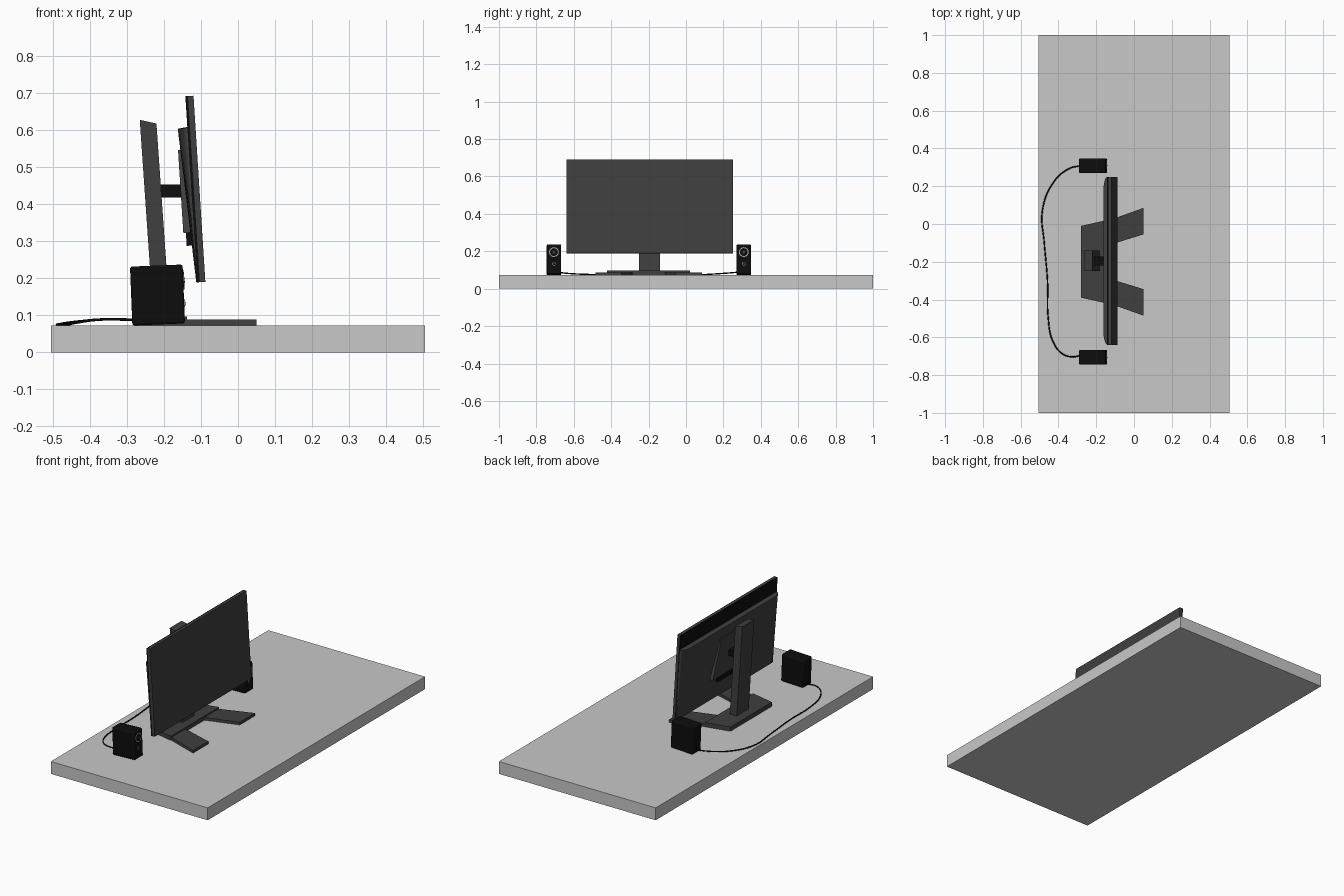
import bpy, bmesh, math
from mathutils import Matrix, Vector

cube = bpy.data.objects.get("Cube")
if cube:
    bpy.data.objects.remove(cube, do_unlink=True)


def material(name, value):
    m = bpy.data.materials.new(name)
    m.use_nodes = True
    color = (value, value, value, 1)
    m.diffuse_color = color
    m.node_tree.nodes["Principled BSDF"].inputs["Base Color"].default_value = color
    return m


DESK = material("desk grey", 0.58)
DARK = material("charcoal", 0.05)
BLACK = material("black", 0.004)
RING = material("ring grey", 0.4)

DESK_TOP = 0.072
MID_Y = -0.195


def finish(name, bm, mat, matrix=None, bevel=0, smooth=False):
    bmesh.ops.recalc_face_normals(bm, faces=bm.faces[:])
    mesh = bpy.data.meshes.new(name)
    bm.to_mesh(mesh)
    bm.free()
    mesh.materials.append(mat)
    obj = bpy.data.objects.new(name, mesh)
    bpy.context.collection.objects.link(obj)
    if matrix:
        obj.matrix_world = matrix
    if bevel:
        mod = obj.modifiers.new("Bevel", "BEVEL")
        mod.width = bevel
        mod.segments = 3
    if smooth:
        bpy.ops.object.select_all(action="DESELECT")
        bpy.context.view_layer.objects.active = obj
        obj.select_set(True)
        bpy.ops.object.shade_smooth_by_angle(angle=math.radians(35))
    return obj


def box(name, low, high, mat, **options):
    bm = bmesh.new()
    low, high = Vector(low), Vector(high)
    place = Matrix.Translation((low + high) / 2) @ Matrix.Diagonal((*(high - low), 1))
    bmesh.ops.create_cube(bm, size=1, matrix=place)
    return finish(name, bm, mat, **options)


def prism(name, points, offset, mat, **options):
    """Extrude a flat polygon by an offset vector."""
    bm = bmesh.new()
    face = bm.faces.new([bm.verts.new(p) for p in points])
    grown = bmesh.ops.extrude_face_region(bm, geom=[face])
    verts = [g for g in grown["geom"] if isinstance(g, bmesh.types.BMVert)]
    bmesh.ops.translate(bm, verts=verts, vec=offset)
    return finish(name, bm, mat, **options)


def disc(name, center, radius, depth, mat, matrix):
    """Short cylinder facing +x."""
    bm = bmesh.new()
    bmesh.ops.create_cone(bm, cap_ends=True, segments=32, radius1=radius, radius2=radius,
                          depth=depth, matrix=Matrix.Translation(center)
                          @ Matrix.Rotation(math.pi / 2, 4, "Y"))
    return finish(name, bm, mat, matrix=matrix, smooth=True)


# Desk slab
box("desk_top", (-0.505, -1, 0), (0.505, 1, DESK_TOP), DESK)

# Stand base: raised rear plate and two splayed feet
rear = [(-0.28, 0.19), (-0.137, 0.222)]
outline = rear + [(x, -y) for x, y in reversed(rear)]
prism("stand_plate", [(x, y - 0.2, DESK_TOP) for x, y in outline], (0, 0, 0.025), DARK)
foot = [(-0.16, 0.21), (0.05, 0.285), (0.05, 0.145), (-0.16, 0.08)]
for side, name in ((1, "left_foot"), (-1, "right_foot")):
    prism(name, [(x, side * y - 0.2, DESK_TOP) for x, y in foot], (0, 0, 0.016), DARK)

# Stand neck and arm
neck = [(-0.228, 0.09), (-0.183, 0.09), (-0.22, 0.617), (-0.265, 0.627)]
prism("stand_neck", [(x, MID_Y - 0.055, z) for x, z in neck], (0, 0.11, 0), DARK)
box("stand_arm", (-0.212, MID_Y - 0.024, 0.418), (-0.15, MID_Y + 0.024, 0.452), BLACK)

# Monitor, built upright with its front lower edge at the origin, then tilted back
tilt = Matrix.Translation((-0.088, MID_Y, 0.19)) @ Matrix.Rotation(math.radians(-3.65), 4, "Y")
HALF = 0.445
HEIGHT = 0.503
box("screen_panel", (-0.015, -HALF, 0), (0, HALF, HEIGHT), DARK, matrix=tilt)
box("screen_backing", (-0.022, -HALF, 0), (-0.015, HALF, HEIGHT), BLACK, matrix=tilt)

# Rear shell: wedge that deepens upward with rounded ends
bm = bmesh.new()
SHELL_TOP = 0.417
columns = []
steps = 8
ends = [(HALF - 0.08 * (1 - math.cos(a)), 0.15 + 0.85 * math.sin(a))
        for a in (i * math.pi / 2 / steps for i in range(steps + 1))]
section = ends + [(-y, f) for y, f in reversed(ends)]
for y, f in section:
    columns.append([bm.verts.new(p) for p in (
        (-0.02, y, 0), (-0.0225 - 0.002 * f, y, 0),
        (-0.022 - 0.026 * f, y, SHELL_TOP), (-0.02, y, SHELL_TOP + 0.003))])
for a, b in zip(columns, columns[1:]):
    for i in range(4):
        j = (i + 1) % 4
        bm.faces.new((a[i], a[j], b[j], b[i]))
bm.faces.new(columns[0])
bm.faces.new(columns[-1])
finish("rear_shell", bm, DARK, matrix=tilt, smooth=True)

# Raised mounting plate and the port strip below it
plate = [(0.16, 0.135), (0.1, 0.36)]
corners = plate + [(-y, z) for y, z in reversed(plate)]
prism("mount_plate", [(-0.051, y, z) for y, z in corners], (0.028, 0, 0), DARK, matrix=tilt)
box("port_strip", (-0.044, -0.1, 0.1), (-0.022, 0.1, 0.137), BLACK, matrix=tilt)

# Speakers, leaning back slightly
for name, y in (("left_speaker", 0.309), ("right_speaker", -0.706)):
    lean = Matrix.Translation((-0.214, y, 0.075)) @ Matrix.Rotation(math.radians(-2.3), 4, "Y")
    box(name + "_cabinet", (-0.071, -0.039, 0), (0.071, 0.039, 0.159), BLACK,
        matrix=lean, bevel=0.006, smooth=True)
    for part, z, r in (("woofer", 0.118, 0.026), ("tweeter", 0.056, 0.01)):
        label = name + "_" + part
        disc(label + "_ring", (0.071, 0, z), r, 0.004, RING, lean)
        disc(label + "_cone", (0.071, 0, z), r * 0.8, 0.006, BLACK, lean)
        disc(label + "_cap", (0.071, 0, z), r * 0.3, 0.008, DARK, lean)

# Cable joining the speakers behind the monitor
path = [(-0.28, 0.31, 0.087), (-0.35, 0.29, 0.089), (-0.43, 0.215, 0.083),
        (-0.485, 0.07, 0.075), (-0.475, -0.1, 0.075), (-0.458, -0.3, 0.075),
        (-0.454, -0.5, 0.076), (-0.43, -0.62, 0.081), (-0.375, -0.69, 0.088),
        (-0.32, -0.703, 0.089), (-0.28, -0.695, 0.087)]
curve = bpy.data.curves.new("speaker_cable", "CURVE")
curve.dimensions = "3D"
curve.bevel_depth = 0.0035
curve.bevel_resolution = 2
curve.resolution_u = 8
spline = curve.splines.new("BEZIER")
spline.bezier_points.add(len(path) - 1)
for point, co in zip(spline.bezier_points, path):
    point.co = co
    point.handle_left_type = point.handle_right_type = "AUTO"
curve.materials.append(BLACK)
bpy.context.collection.objects.link(bpy.data.objects.new("speaker_cable", curve))
